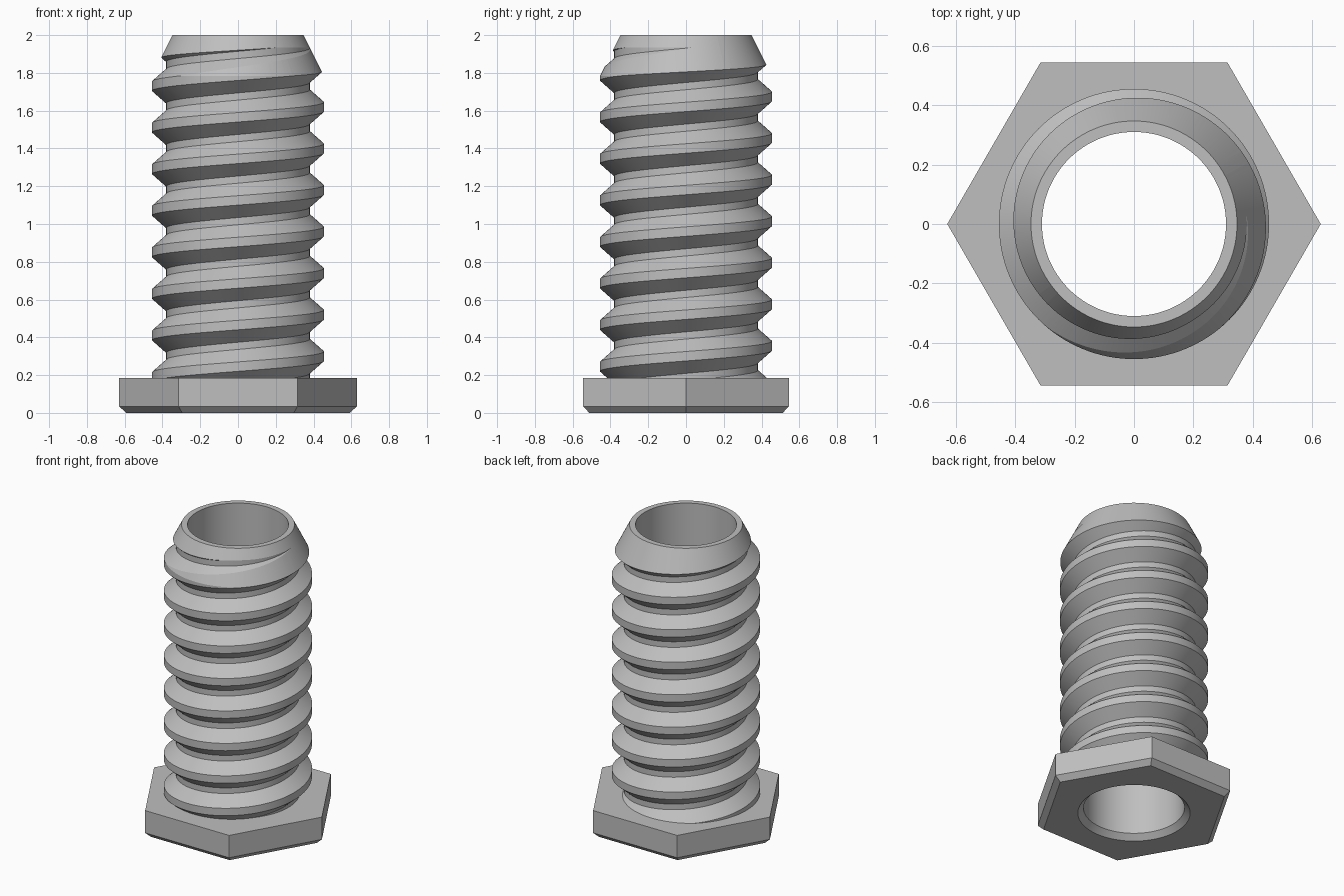
import bpy
import bmesh
from math import cos, sin, tau, radians

if "Cube" in bpy.data.objects:
    bpy.data.objects.remove(bpy.data.objects["Cube"])

SEGMENTS = 128
PITCH = 0.22
CREST, ROOT = 0.455, 0.38
BORE, RIM = 0.31, 0.345
HEAD_TOP, CHAMFER = 0.185, 0.034

steel = bpy.data.materials.new("grey steel")
steel.use_nodes = True
steel.diffuse_color = (0.52, 0.52, 0.52, 1)
steel.node_tree.nodes["Principled BSDF"].inputs["Base Color"].default_value = steel.diffuse_color


def finish(name, bm):
    bmesh.ops.recalc_face_normals(bm, faces=bm.faces)
    mesh = bpy.data.meshes.new(name)
    bm.to_mesh(mesh)
    bm.free()
    mesh.materials.append(steel)
    ob = bpy.data.objects.new(name, mesh)
    bpy.context.collection.objects.link(ob)
    return ob


def turned(name, profile, sides):
    """Closed solid from (radius, height) rings."""
    bm = bmesh.new()
    rings = [[bm.verts.new((r * cos(tau * i / sides), r * sin(tau * i / sides), z))
              for i in range(sides)] for r, z in profile]
    for low, high in zip(rings, rings[1:]):
        for i in range(sides):
            j = (i + 1) % sides
            bm.faces.new((low[i], low[j], high[j], high[i]))
    bm.faces.new(rings[0])
    bm.faces.new(rings[-1])
    return finish(name, bm)


def threaded_rod(name, start, turns):
    """Right-handed helical solid; each turn is crest, flank, root, flank."""
    tooth = [(CREST, -0.025), (CREST, 0.025), (ROOT, 0.091), (ROOT, 0.129)]
    bm = bmesh.new()
    columns = []
    for i in range(SEGMENTS):
        a = tau * i / SEGMENTS
        rise = start + PITCH * i / SEGMENTS
        columns.append([bm.verts.new((r * cos(a), r * sin(a), z + rise + PITCH * k))
                        for k in range(turns) for r, z in tooth])
    rows = len(columns[0])
    for i in range(SEGMENTS):
        here, there = columns[i], columns[(i + 1) % SEGMENTS]
        shift = 0 if i < SEGMENTS - 1 else len(tooth)
        for k in range(rows - 1 - shift):
            bm.faces.new((here[k], there[k + shift], there[k + shift + 1], here[k + 1]))
    # Fan the two open ends to points on the axis
    for z in (start, start + PITCH * turns):
        middle = start + PITCH * turns / 2
        hub = bm.verts.new((0, 0, z))
        for e in [e for e in bm.edges if e.is_boundary
                  and (e.verts[0].co.z < middle) == (z < middle)
                  and hub not in e.verts]:
            bm.faces.new((e.verts[0], e.verts[1], hub))
    return finish(name, bm)


def combine(target, tool, operation):
    mod = target.modifiers.new(operation.lower(), "BOOLEAN")
    mod.object, mod.operation, mod.solver = tool, operation, "EXACT"
    bpy.ops.object.select_all(action="DESELECT")
    bpy.context.view_layer.objects.active = target
    target.select_set(True)
    bpy.ops.object.modifier_apply(modifier=mod.name)
    bpy.data.objects.remove(tool)


# Threaded shank, trimmed to a tapered tip
bolt = threaded_rod("hollow_hex_bolt", 0.30 - 3 * PITCH, 14)
combine(bolt, turned("tip_envelope", [(0.6, 0.1), (0.6, 1.494), (0.347, 2)], SEGMENTS), "INTERSECT")

# Hex head with a chamfered underside
head = [(0.591, 0), (0.629, CHAMFER), (0.629, HEAD_TOP)]
combine(bolt, turned("hex_head", head, 6), "UNION")

# Through bore, countersunk at the head
bore = [(RIM + CHAMFER, -CHAMFER), (BORE, RIM - BORE), (BORE, 2.1)]
combine(bolt, turned("bore_cutter", bore, SEGMENTS), "DIFFERENCE")

bolt.data.materials.clear()
bolt.data.materials.append(steel)
bolt.select_set(True)
bpy.context.view_layer.objects.active = bolt
bpy.ops.object.shade_smooth_by_angle(angle=radians(15))
